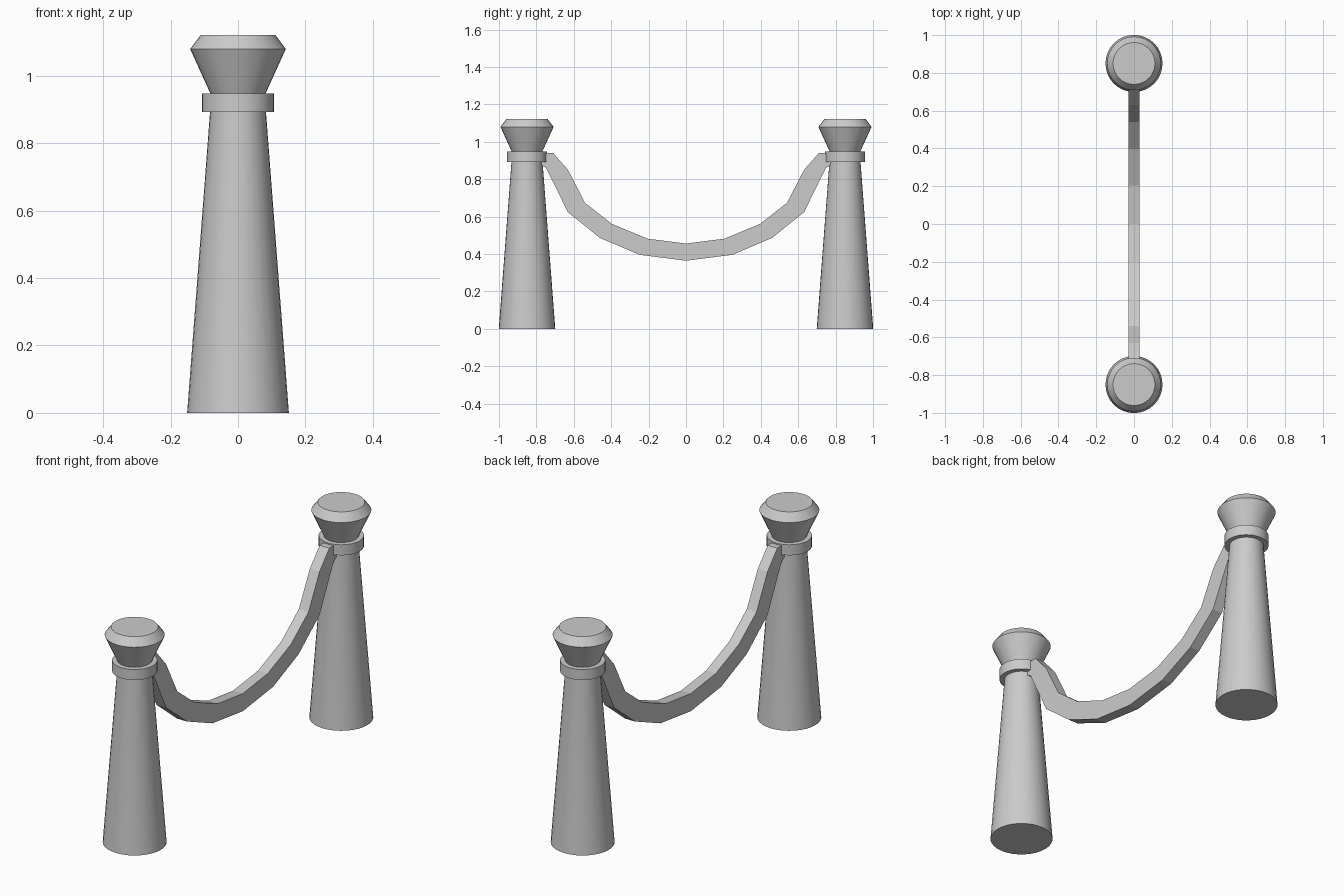
import bpy, bmesh
from math import cos, sin, pi, radians

if "Cube" in bpy.data.objects:
    bpy.data.objects.remove(bpy.data.objects["Cube"])

SIDES = 32


def make_object(name, bm):
    bmesh.ops.recalc_face_normals(bm, faces=bm.faces)
    mesh = bpy.data.meshes.new(name)
    bm.to_mesh(mesh)
    bm.free()
    obj = bpy.data.objects.new(name, mesh)
    bpy.context.collection.objects.link(obj)
    return obj


def lathe(name, profile, y, closed=False):
    """Spin (radius, z) points around a vertical axis at the given y."""
    bm = bmesh.new()
    rings = [[bm.verts.new((r * cos(2 * pi * i / SIDES), y + r * sin(2 * pi * i / SIDES), z))
              for i in range(SIDES)] for r, z in profile]
    pairs = list(zip(rings, rings[1:]))
    if closed:
        pairs.append((rings[-1], rings[0]))
    for a, b in pairs:
        for i in range(SIDES):
            j = (i + 1) % SIDES
            bm.faces.new((a[i], a[j], b[j], b[i]))
    if not closed:
        bm.faces.new(rings[0])
        bm.faces.new(rings[-1])
    obj = make_object(name, bm)
    bpy.ops.object.select_all(action='DESELECT')
    obj.select_set(True)
    bpy.context.view_layer.objects.active = obj
    bpy.ops.object.shade_smooth_by_angle(angle=radians(25))
    return obj


# Tapered posts with flared caps, and a collar around each neck
for side, y in (("front", -0.85), ("back", 0.85)):
    lathe(side + "_post", [(0.151, 0), (0.083, 0.893), (0.082, 0.948),
                           (0.142, 1.08), (0.111, 1.121)], y)
    lathe(side + "_collar", [(0.08, 0.893), (0.107, 0.893),
                             (0.107, 0.948), (0.08, 0.948)], y, closed=True)

# Sagging rope: upper and lower edges of one half, mirrored over y
upper = [(-0.79, 0.941), (-0.711, 0.941), (-0.631, 0.85), (-0.54, 0.674),
         (-0.396, 0.561), (-0.205, 0.482), (0, 0.456)]
lower = [(-0.79, 0.878), (-0.77, 0.872), (-0.749, 0.861), (-0.631, 0.623),
         (-0.46, 0.486), (-0.249, 0.396), (0, 0.364)]
half = 0.028
bm = bmesh.new()
sections = [[bm.verts.new((x, y, z)) for x, (y, z) in
             ((-half, u), (half, u), (half, l), (-half, l))]
            for u, l in zip(upper, lower)]
for a, b in zip(sections, sections[1:]):
    for i in range(4):
        j = (i + 1) % 4
        bm.faces.new((a[i], a[j], b[j], b[i]))
bm.faces.new(sections[0])
rope = make_object("hanging_rope", bm)
mirror = rope.modifiers.new("mirror", 'MIRROR')
mirror.use_axis = (False, True, False)
